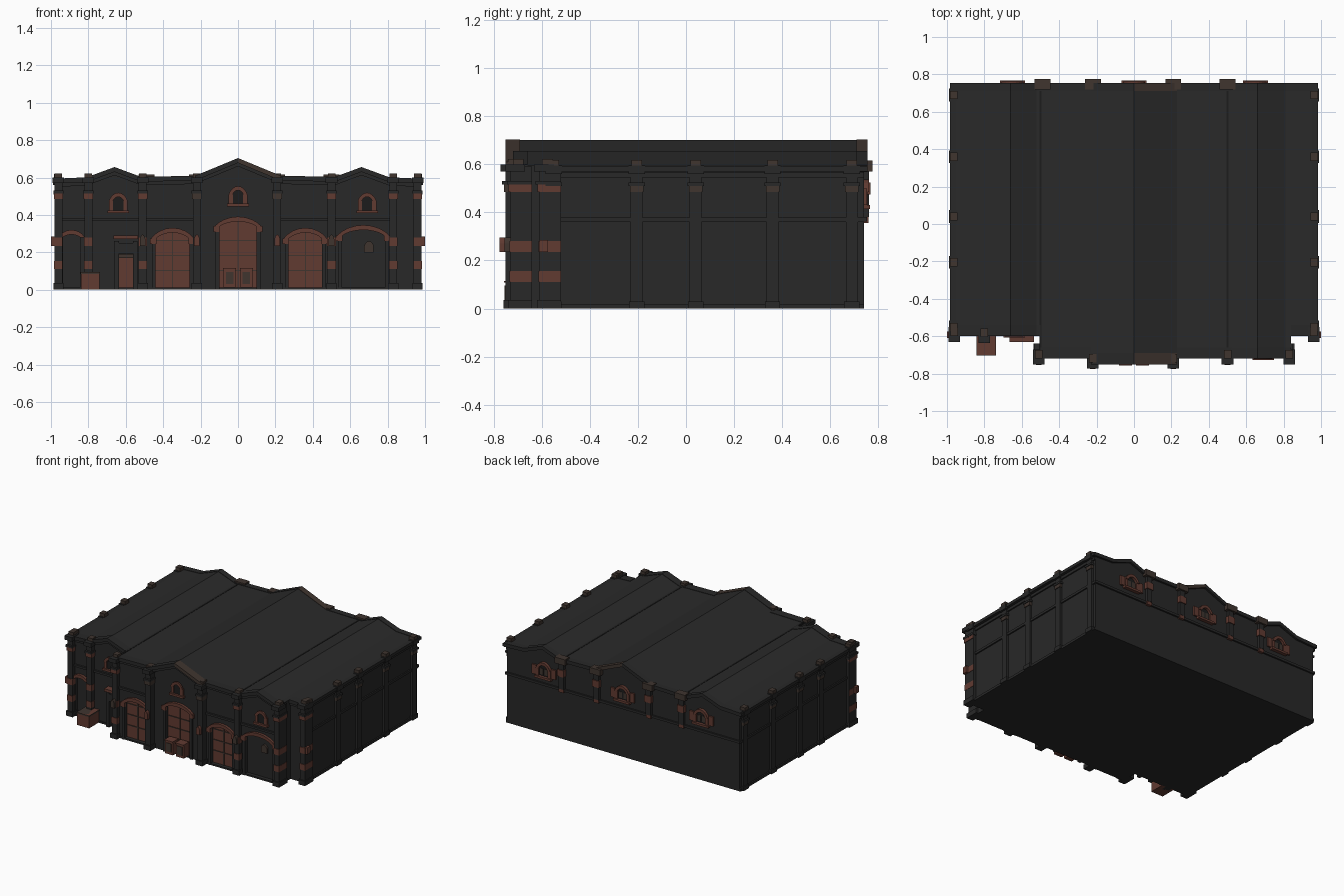
import bpy, bmesh, math

cube = bpy.data.objects.get("Cube")
if cube:
    bpy.data.objects.remove(cube, do_unlink=True)


def material(name, r, g, b):
    m = bpy.data.materials.new(name)
    m.use_nodes = True
    m.diffuse_color = (r, g, b, 1)
    m.node_tree.nodes["Principled BSDF"].inputs["Base Color"].default_value = (r, g, b, 1)
    return m


WALL = material("charcoal wall", .021, .021, .021)
ROOF = material("charcoal roof", .023, .023, .023)
DARK = material("soot black", .012, .012, .012)
BRICK = material("red brick", .12, .043, .031)
STONE = material("brown stone", .05, .035, .028)


def prism(name, pts, y0, y1, mat):
    """Extrude an outline in x and z along y."""
    bm = bmesh.new()
    face = bm.faces.new([bm.verts.new((x, y0, z)) for x, z in pts])
    out = bmesh.ops.extrude_face_region(bm, geom=[face])["geom"]
    verts = [v for v in out if isinstance(v, bmesh.types.BMVert)]
    bmesh.ops.translate(bm, verts=verts, vec=(0, y1 - y0, 0))
    bmesh.ops.recalc_face_normals(bm, faces=bm.faces)
    me = bpy.data.meshes.new(name)
    bm.to_mesh(me)
    bm.free()
    me.materials.append(mat)
    ob = bpy.data.objects.new(name, me)
    bpy.context.collection.objects.link(ob)
    return ob


def box(name, x0, x1, y0, y1, z0, z1, mat):
    return prism(name, [(x0, z0), (x1, z0), (x1, z1), (x0, z1)], y0, y1, mat)


def block(name, x, w, y0, y1, z0, z1, mat):
    return box(name, x - w / 2, x + w / 2, y0, y1, z0, z1, mat)


def arc(x, w, spring, rise, n=10):
    steps = [math.pi * i / n for i in range(n + 1)]
    return [(x + w / 2 * math.cos(a), spring + rise * math.sin(a) ** 1.5) for a in steps]


def opening(x, w, z0, spring, rise):
    return [(x - w / 2, z0), (x + w / 2, z0)] + arc(x, w, spring, rise)


def band(name, x, w, spring, rise, t, y0, y1, mat):
    outer = arc(x, w + 2 * t, spring, rise + t)
    return prism(name, outer + arc(x, w, spring, rise)[::-1], y0, y1, mat)


def cut(target, pts, y0, y1):
    cutter = prism("cutter", pts, y0, y1, DARK)
    cutter.hide_render = True
    mod = target.modifiers.new("opening", "BOOLEAN")
    mod.operation, mod.object, mod.solver = "DIFFERENCE", cutter, "EXACT"
    bpy.context.view_layer.objects.active = target
    bpy.ops.object.modifier_apply(modifier=mod.name)
    bpy.data.objects.remove(cutter, do_unlink=True)


# Roof skyline with three gables
half = [(0, .70), (.23, .605), (.52, .6), (.66, .652), (.81, .597), (.975, .59)]
SKY = [(-x, z) for x, z in half[:0:-1]] + half


def height(x):
    for (xa, za), (xb, zb) in zip(SKY, SKY[1:]):
        if xa <= x <= xb:
            return za + (zb - za) * (x - xa) / (xb - xa)
    return SKY[0][1]


def skyline(x0, x1):
    inner = [p for p in SKY if x0 < p[0] < x1]
    return [(x0, height(x0))] + inner + [(x1, height(x1))]


def strip(x0, x1, low, high):
    line = skyline(x0, x1)
    return [(x, z + low) for x, z in line] + [(x, z + high) for x, z in line[::-1]]


WING, MID, BACK = -.58, -.70, .74

# Walls and roof sheets
hall = prism("hall_walls", [(-.96, 0), (.96, 0)] + skyline(-.96, .96)[::-1], WING, BACK, WALL)
front = prism("front_walls", [(-.5, 0), (.84, 0)] + skyline(-.5, .84)[::-1], MID, WING, WALL)
prism("hall_roof", strip(-.97, .97, -.02, .001), WING, BACK, ROOF)
prism("front_roof", strip(-.5, .84, -.02, .001), MID, WING, ROOF)
for x in (-.5, .5):
    block("roof_gutter", x, .012, MID, BACK, .59, height(x) + .003, DARK)

# Cornices following the gables, front and back
for x0, x1, y in ((-.985, -.5, WING), (-.5, -.23, MID), (-.23, 0, MID - .03),
                  (0, .23, MID - .03), (.23, .84, MID), (.84, .985, WING)):
    x0, x1 = max(x0, -.975), min(x1, .975)
    mat = STONE if x0 == 0 else WALL
    prism("front_cornice", strip(x0, x1, -.022, .004), y - .02, y + .04, mat)
    prism("front_cornice_moulding", strip(x0, x1, -.04, -.022), y - .01, y + .02, WALL)
    prism("back_cornice", strip(x0, x1, -.022, .004), BACK - .03, BACK + .015, mat)

# Recessed doorways
for x, w, spring, rise, mat in ((-.35, .18, .27, .035, BRICK), (0, .2, .335, .03, BRICK),
                                (.36, .18, .27, .035, BRICK), (.67, .23, .285, .035, DARK)):
    cut(front, opening(x, w, .012, spring, rise), MID - .05, MID + .03)
    prism("door_panel", opening(x, w, .012, spring, rise), MID + .02, MID + .04, WALL if mat == DARK else mat)
    band("door_arch", x, w, spring, rise, .026, MID - .02, MID + .01, BRICK)
    for s in (-1, 1):
        block("arch_springer", x + s * (w / 2 + .014), .035, MID - .018, MID, spring - .025, spring + .005, BRICK)
        block("door_jamb", x + s * (w / 2 + .01), .02, MID - .012, MID, 0, spring, WALL)
    if mat == BRICK:
        block("door_seam", x, .006, MID + .014, MID + .03, .012, spring + rise, STONE)
        for z in (.1, .18, .26):
            block("door_rail", x, w, MID + .015, MID + .03, z, z + .006, STONE)
prism("wall_plaque", opening(.7, .05, .2, .235, .025), MID + .005, MID + .03, STONE)

# Wing doors
cut(hall, opening(-.89, .09, .012, .28, .015), WING - .05, WING + .025)
band("wing_arch", -.89, .09, .28, .015, .025, WING - .02, WING + .01, BRICK)
cut(hall, opening(-.6, .075, .012, .17, 0), WING - .05, WING + .025)
block("small_door", -.6, .075, WING + .01, WING + .03, .012, .17, BRICK)
for s in (-1, 1):
    block("small_door_jamb", -.6 + s * .05, .025, WING - .03, WING, 0, .26, WALL)
block("small_door_transom", -.6, .09, WING - .012, WING + .01, .17, .19, STONE)
block("small_door_lintel", -.6, .13, WING - .05, WING, .27, .29, BRICK)
block("small_door_canopy", -.6, .1, WING - .03, WING, .195, .25, WALL)

# Arched windows on both long sides
def window(x, y, s, z, w, h):
    prism("window_pane", opening(x, w, z, z + h, w * .4), y - .01, y + .004 * s, DARK)
    band("window_arch", x, w, z + h, w * .4, .022, y - .01, y + .022 * s, BRICK)
    for k in (-1, 1):
        block("window_jamb", x + k * (w / 2 + .011), .022, y, y + .016 * s, z, z + h, BRICK)
        block("window_sash", x + k * w / 4, w / 3, y, y + .008 * s, z + .01, z + h, STONE)
    block("window_sill", x, w + .06, y, y + .026 * s, z - .016, z, BRICK)


for x, y, z in ((-.64, WING, .425), (0, MID - .005, .46), (.69, MID, .425)):
    window(x, y, -1, z, .055, .05)
for x in (-.65, 0, .65):
    window(x, BACK, 1, .43, .075, .055)
    for s in (-1, 1):
        block("window_shutter", x + s * .08, .035, BACK, BACK + .012, .43, .5, BRICK)

# Front piers with capitals, banding and finials
for x, y, banded in ((-.96, -.61, 1), (-.8, -.615, 1), (-.51, -.73, 1), (-.22, -.75, 0),
                     (.21, -.75, 0), (.5, -.73, 1), (.83, -.73, 1), (.96, -.61, 1)):
    rear = y + .09
    block("front_pier", x, .042, y, rear, 0, .59, WALL)
    block("pier_plinth", x, .055, y - .01, rear, 0, .035, WALL)
    block("pier_capital", x, .05, y - .008, rear, .485, .515, BRICK if banded else STONE)
    block("pier_collar", x, .055, y - .015, rear, .515, .53, WALL)
    block("pier_cap", x, .062, y - .022, y + .06, .57, .6, WALL)
    block("pier_finial", x, .04, y + .01, y + .055, .6, .622, STONE)
    for z in (.11, .235) if banded else ():
        block("pier_band", x, .046, y - .004, rear, z, z + .045, BRICK)
    if abs(x) < .6:
        prism("pier_lantern", opening(x, .03, .235, .27, .025), y - .025, y, BRICK if not banded else STONE)

# String courses
for x0, x1, y in ((-.96, -.5, WING), (-.5, -.22, MID), (.22, .84, MID)):
    box("front_string_course", x0, x1, y - .014, y, .368, .384, WALL)
    box("front_base", x0, x1, y - .008, y, 0, .012, WALL)
box("back_string_course", -.97, .97, BACK, BACK + .012, .362, .38, WALL)

# Hanging piers on the back wall
for x in (-.49, -.22, .21, .5):
    block("back_pier", x, .042, BACK, BACK + .022, .38, .6, WALL)
    block("back_corbel", x, .04, BACK, BACK + .02, .355, .395, BRICK)
    block("back_capital", x, .055, BACK, BACK + .028, .475, .525, BRICK)
    block("back_cap", x, .085, BACK - .02, BACK + .035, .57, .615, STONE)

# Side walls with piers and bands, mirrored
for s in (-1, 1):
    def side(name, y0, y1, z0, z1, out, mat=WALL, inner=.95):
        a, b = sorted((s * inner, s * out))
        return box(name, a, b, y0, y1, z0, z1, mat)

    for y in (-.55, -.205, .04, .36, .69):
        side("side_pier", y - .025, y + .025, 0, .575, .975)
        side("side_plinth", y - .032, y + .032, 0, .03, .982)
        side("side_capital", y - .028, y + .028, .485, .51, .981, STONE)
        side("side_collar", y - .034, y + .034, .51, .525, .986)
        side("side_cap", y - .034, y + .034, .56, .595, .99)
        side("side_finial", y - .022, y + .022, .59, .618, .985, STONE, .945)
    side("side_band", -.58, .74, .36, .378, .97)
    side("side_base", -.58, .74, 0, .018, .97)
    side("side_frieze", -.58, .74, .545, .565, .97)
    side("side_cornice", -.6, .755, .57, .592, .985)
    side("corner_lantern", -.61, -.575, .235, .285, 1, BRICK)

# Crates by the doors
block("wing_crate", -.79, .1, -.70, WING, 0, .095, BRICK)
block("wing_crate_lid", -.79, .106, -.703, WING, .085, .095, STONE)
for x in (-.045, .045):
    block("door_crate", x, .065, -.75, -.69, .012, .11, BRICK)
    block("door_crate_panel", x, .04, -.755, -.74, .03, .095, STONE)
    block("door_crate_lid", x, .07, -.757, -.69, .108, .115, BRICK)
